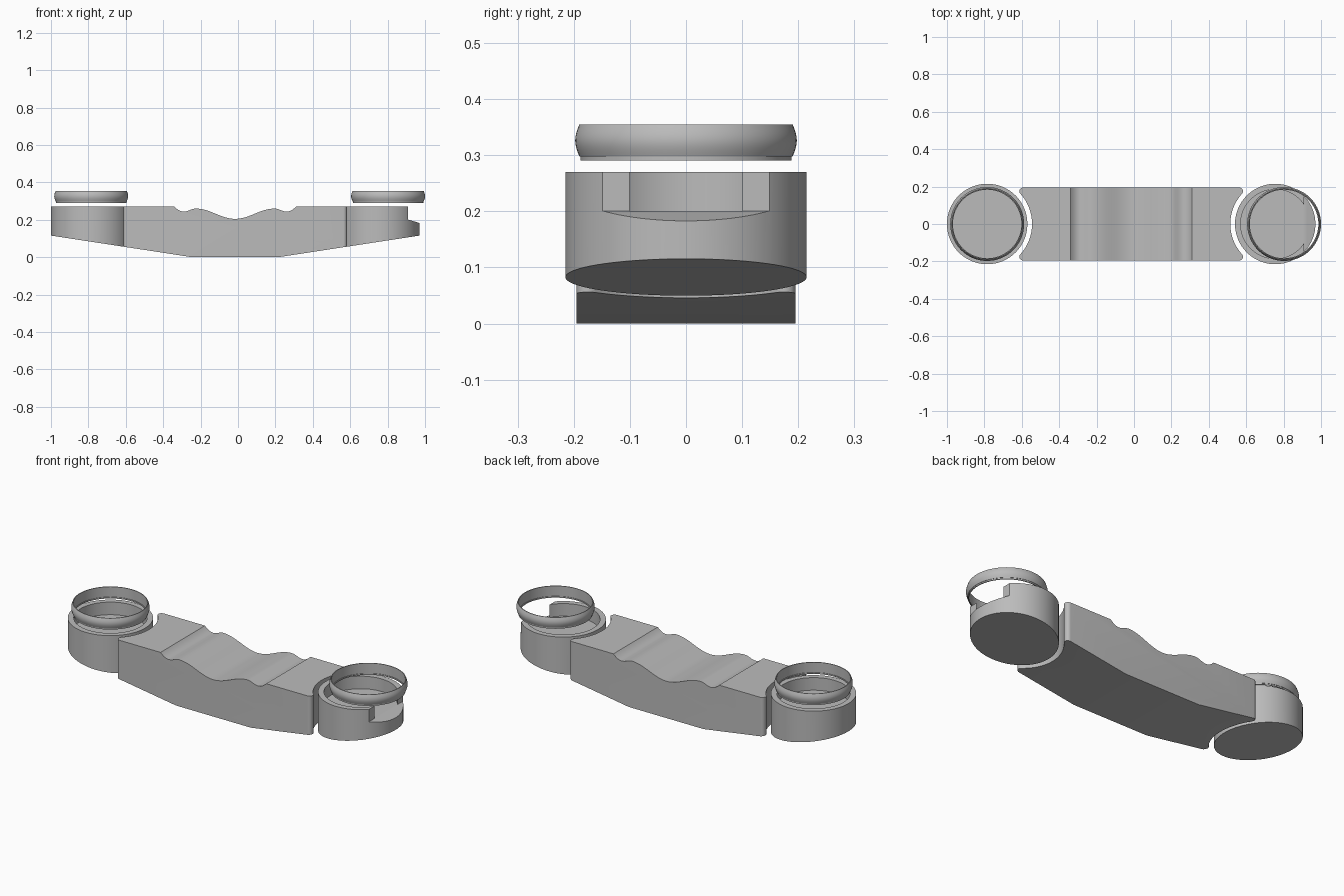
import bpy, bmesh, math
from math import sin, cos, pi

if "Cube" in bpy.data.objects:
    bpy.data.objects.remove(bpy.data.objects["Cube"])

MID, ARM, CUP_R, TOP, WIDTH = -0.015, 0.77, 0.215, 0.27, 0.195

grey = bpy.data.materials.new("plain grey")
grey.use_nodes = True
colour = (0.5, 0.5, 0.5, 1)
grey.diffuse_color = colour
grey.node_tree.nodes["Principled BSDF"].inputs["Base Color"].default_value = colour


def underside(x):
    """Height of the flat-bottomed, upswept underside."""
    return max(0, 0.153 * (abs(x - MID) - 0.23))


def finish(name, bm):
    bmesh.ops.recalc_face_normals(bm, faces=bm.faces)
    mesh = bpy.data.meshes.new(name)
    bm.to_mesh(mesh)
    bm.free()
    mesh.materials.append(grey)
    obj = bpy.data.objects.new(name, mesh)
    bpy.context.collection.objects.link(obj)
    return obj


def prism(name, points, direction):
    bm = bmesh.new()
    face = bm.faces.new([bm.verts.new(p) for p in points])
    new = bmesh.ops.extrude_face_region(bm, geom=[face])["geom"]
    bmesh.ops.translate(bm, vec=direction, verts=[v for v in new if isinstance(v, bmesh.types.BMVert)])
    return finish(name, bm)


def lathe(name, profile, x, closed, steps=96):
    """Turn (radius, height) points about a vertical axis at x."""
    bm = bmesh.new()
    rings = []
    for r, z in profile:
        rings.append([bm.verts.new((x + r * cos(2 * pi * i / steps), r * sin(2 * pi * i / steps), z))
                      for i in range(steps)])
    pairs = list(zip(rings, rings[1:]))
    if closed:
        pairs.append((rings[-1], rings[0]))
    else:
        bm.faces.new(rings[0])
        bm.faces.new(rings[-1])
    for a, b in pairs:
        for i in range(steps):
            j = (i + 1) % steps
            bm.faces.new((a[i], a[j], b[j], b[i]))
    return finish(name, bm)


def boolean(obj, cutter, operation):
    mod = obj.modifiers.new("shape", 'BOOLEAN')
    mod.operation, mod.solver, mod.object = operation, 'EXACT', cutter
    bpy.context.view_layer.objects.active = obj
    bpy.ops.object.modifier_apply(modifier=mod.name)
    bpy.data.objects.remove(cutter)


def smooth(obj):
    bpy.ops.object.select_all(action='DESELECT')
    obj.select_set(True)
    bpy.context.view_layer.objects.active = obj
    bpy.ops.object.shade_smooth_by_angle(angle=math.radians(30))


# Central bar: side profile with a waved top
half = [(0.325 - 0.005 * i, 0.244 + 0.026 * (1 - i / 10) ** 2) for i in range(10)]
for (x0, z0), (x1, z1) in [((0.275, 0.244), (0.21, 0.26)), ((0.21, 0.26), (0, 0.205))]:
    for i in range(16):
        t = i / 16
        half.append((x0 + (x1 - x0) * t, z0 + (z1 - z0) * (1 - cos(pi * t)) / 2))
half = [(0.23, 0), (0.7, underside(MID + 0.7)), (0.7, TOP)] + half
side = half + [(0, 0.205)] + [(-x, z) for x, z in reversed(half)]
bar = prism("bar", [(MID + x, -0.3, z) for x, z in side], (0, 0.6, 0))

# Plan outline: concave ends around the cups with rounded tips
gap, tip = 0.24, 0.02
tip_y = WIDTH - tip
tip_x = ARM - math.sqrt((gap + tip) ** 2 - tip_y ** 2)
lean = math.atan2(tip_y, ARM - tip_x)
corner = [(tip_x + tip * cos(a), tip_y + tip * sin(a))
          for a in (pi / 2 - (pi / 2 + lean) * i / 10 for i in range(11))]
hollow = [(ARM - gap * cos(lean * i / 16), gap * sin(lean * i / 16)) for i in range(15, -1, -1)]
quarter = corner + hollow
right_end = quarter + [(x, -y) for x, y in reversed(quarter[:-1])]
plan = right_end + [(-x, -y) for x, y in right_end]
outline = prism("outline", [(MID + x, y, -0.2) for x, y in plan], (0, 0, 0.7))
boolean(bar, outline, 'INTERSECT')
smooth(bar)

# Cups with slanted undersides and round pockets
for label, sign in (("right", -1), ("left", 1)):
    x = MID + sign * ARM
    cup = lathe(label + "_cup", [(CUP_R, 0), (CUP_R, TOP), (0.185, TOP), (0.185, 0.2)], x, False)
    for v in cup.data.vertices:
        if v.co.z < 0.1:
            v.co.z = underside(v.co.x)
    if sign > 0:
        # Outer wall opening
        notch = [(0.91, 0.201), (1.1, 0.144), (1.1, 0.4), (0.91, 0.4)]
        cutter = prism("notch", [(px, -0.3, pz) for px, pz in notch], (0, 0.6, 0))
        boolean(cup, cutter, 'DIFFERENCE')
    smooth(cup)

# Floating rings with bulged outer bands
bulge = [(0.19 + 0.0075 * sin(pi * i / 10), 0.298 + 0.0057 * i) for i in range(11)]
section = [(0.183, 0.291), (0.188, 0.291), (0.188, 0.298)] + bulge + [(0.186, 0.355), (0.186, 0.298), (0.183, 0.298)]
for label, x in (("right", -0.785), ("left", 0.8025)):
    smooth(lathe(label + "_ring", section, x, True))
